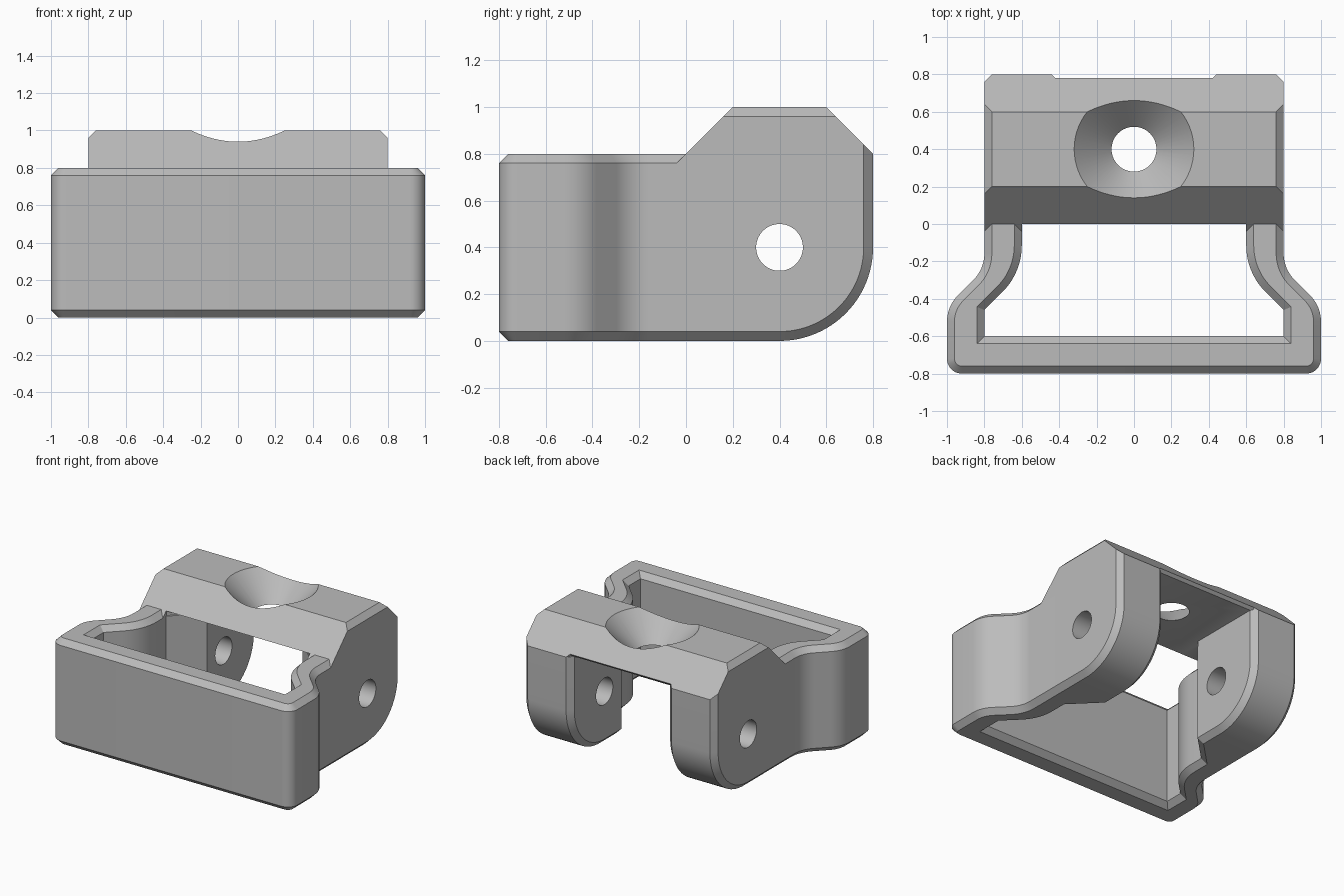
import bpy, bmesh, math
from mathutils import Vector, Matrix

if "Cube" in bpy.data.objects:
    bpy.data.objects.remove(bpy.data.objects["Cube"], do_unlink=True)

CH = 0.04  # chamfer size
grey = bpy.data.materials.new("plain_grey")
grey.use_nodes = True
GREY = (0.5, 0.5, 0.5, 1)
grey.diffuse_color = GREY
for node in grey.node_tree.nodes:
    if node.type == "BSDF_PRINCIPLED":
        node.inputs["Base Color"].default_value = GREY


def loft(name, rings):
    """Closed solid skinned through rings of equal point count."""
    bm = bmesh.new()
    rows = [[bm.verts.new(p) for p in ring] for ring in rings]
    n = len(rows[0])
    for a, b in zip(rows, rows[1:]):
        for i in range(n):
            j = (i + 1) % n
            bm.faces.new((a[i], a[j], b[j], b[i]))
    bm.faces.new(rows[0])
    bm.faces.new(rows[-1])
    bmesh.ops.recalc_face_normals(bm, faces=bm.faces[:])
    mesh = bpy.data.meshes.new(name)
    bm.to_mesh(mesh)
    bm.free()
    mesh.materials.append(grey)
    obj = bpy.data.objects.new(name, mesh)
    bpy.context.collection.objects.link(obj)
    return obj


def activate(obj):
    bpy.ops.object.select_all(action="DESELECT")
    obj.select_set(True)
    bpy.context.view_layer.objects.active = obj


def cut(obj, cutter):
    """Subtract the cutter and discard it."""
    cutter.hide_render = True
    activate(obj)
    mod = obj.modifiers.new("cut", "BOOLEAN")
    mod.operation = "DIFFERENCE"
    mod.solver = "EXACT"
    mod.object = cutter
    bpy.ops.object.modifier_apply(modifier=mod.name)
    bpy.data.objects.remove(cutter, do_unlink=True)


def fillet(spec, steps=10):
    """Round the corners of a closed outline given as (x, y, radius)."""
    out = []
    for i, (x, y, r) in enumerate(spec):
        p = Vector((x, y))
        if r == 0:
            out.append(p)
            continue
        a = (p - Vector(spec[i - 1][:2])).normalized()
        b = (Vector(spec[(i + 1) % len(spec)][:2]) - p).normalized()
        turn = math.atan2(a.x * b.y - a.y * b.x, a.dot(b))
        centre = p + (b - a).normalized() * (r / math.cos(turn / 2))
        start = p - a * (r * math.tan(abs(turn) / 2)) - centre
        for k in range(steps + 1):
            out.append(centre + Matrix.Rotation(turn * k / steps, 2) @ start)
    return out


def inset(pts, d):
    """Mitred inset of a clockwise outline."""
    out = []
    for i, p in enumerate(pts):
        a = (p - pts[i - 1]).normalized()
        b = (pts[(i + 1) % len(pts)] - p).normalized()
        n1, n2 = Vector((a.y, -a.x)), Vector((b.y, -b.x))
        out.append(p + (n1 + n2) * (d / (1 + n1.dot(n2))))
    return out


def circle(r, steps=64):
    return [(r * math.cos(2 * math.pi * k / steps), r * math.sin(2 * math.pi * k / steps))
            for k in range(steps)]


def mirror(chain):
    return [(-x, y, r) for x, y, r in reversed(chain)]


# Front loop: clip wall with two bent arms, chamfered top and bottom
outer = [(0.8, 0.28, 0), (0.8, -0.24, 0.2), (1, -0.44, 0.2), (1, -0.8, 0.08)]
inner = [(0.8, -0.6, 0), (0.8, -0.46, 0), (0.6, -0.26, 0.35),
         (0.6, 0, 0), (0.4, 0.2, 0), (0.4, 0.28, 0)]
outline = fillet(outer + mirror(outer) + mirror(inner) + inner)
small = inset(outline, CH)
levels = [(small, 0), (outline, CH), (outline, 0.8 - CH), (small, 0.8)]
parts = [loft("front_loop", [[(p.x, p.y, z) for p in pts] for pts, z in levels])]


# Cheeks: thick rounded side plates with a pin hole
def cheek_profile(r, steps=24):
    arc = [(0.4 + r * math.sin(t), 0.4 - r * math.cos(t))
           for t in (math.pi / 2 * k / steps for k in range(steps + 1))]
    return [(0.22, 0.4 - r)] + arc + [(0.4 + r, 0.8), (0.22, 0.8)]


for side, s in (("left", 1), ("right", -1)):
    slices = [(0.4, 0.4 - CH), (0.4 + CH, 0.4), (0.8 - CH, 0.4), (0.8, 0.4 - CH)]
    cheek = loft(side + "_cheek",
                 [[(s * x, y, z) for y, z in cheek_profile(r)] for x, r in slices])
    cut(cheek, loft("pin_cutter", [[(s * x, 0.4 + y, 0.4 + z) for y, z in circle(0.1)]
                                   for x in (0.2, 1)]))
    parts.append(cheek)

    # Gusset: squares the arm top where it runs under the bridge
    parts.append(loft(side + "_gusset", [
        [(s * x, y, z) for x, y in ((0.8, z - 0.8), (0.6, z - 0.8), (0.6, 0.005),
                                    (0.4, 0.205), (0.4, 0.28), (0.8, 0.28))]
        for z in (0.8 - CH, 0.8)]))

# Bridge: sloped top block spanning the cheeks, with a countersunk hole
end = [(0, 0.8), (0.16, 0.96), (0.64, 0.96), (0.76, 0.84), (0.76, 0.78)]
solid = [(0, 0.8), (0.2, 1), (0.6, 1), (0.8, 0.8), (0.8, 0.78)]
span = [(0, 0.8), (0.2, 1), (0.6, 1), (0.78, 0.82), (0.76, 0.8)]
half = [(0.8, end), (0.76, solid), (0.44, solid), (0.42, span)]
stations = half + [(-x, prof) for x, prof in reversed(half)]
bridge = loft("bridge", [[(x, y, z) for y, z in prof] for x, prof in stations])
cut(bridge, loft("countersink_cutter", [[(x, 0.4 + y, z) for x, y in circle(r)]
                                        for r, z in ((0.12, 0.7), (0.12, 0.8), (0.42, 1.1))]))
parts.append(bridge)

for obj in parts:
    activate(obj)
    bpy.ops.object.shade_smooth_by_angle(angle=math.radians(30))
